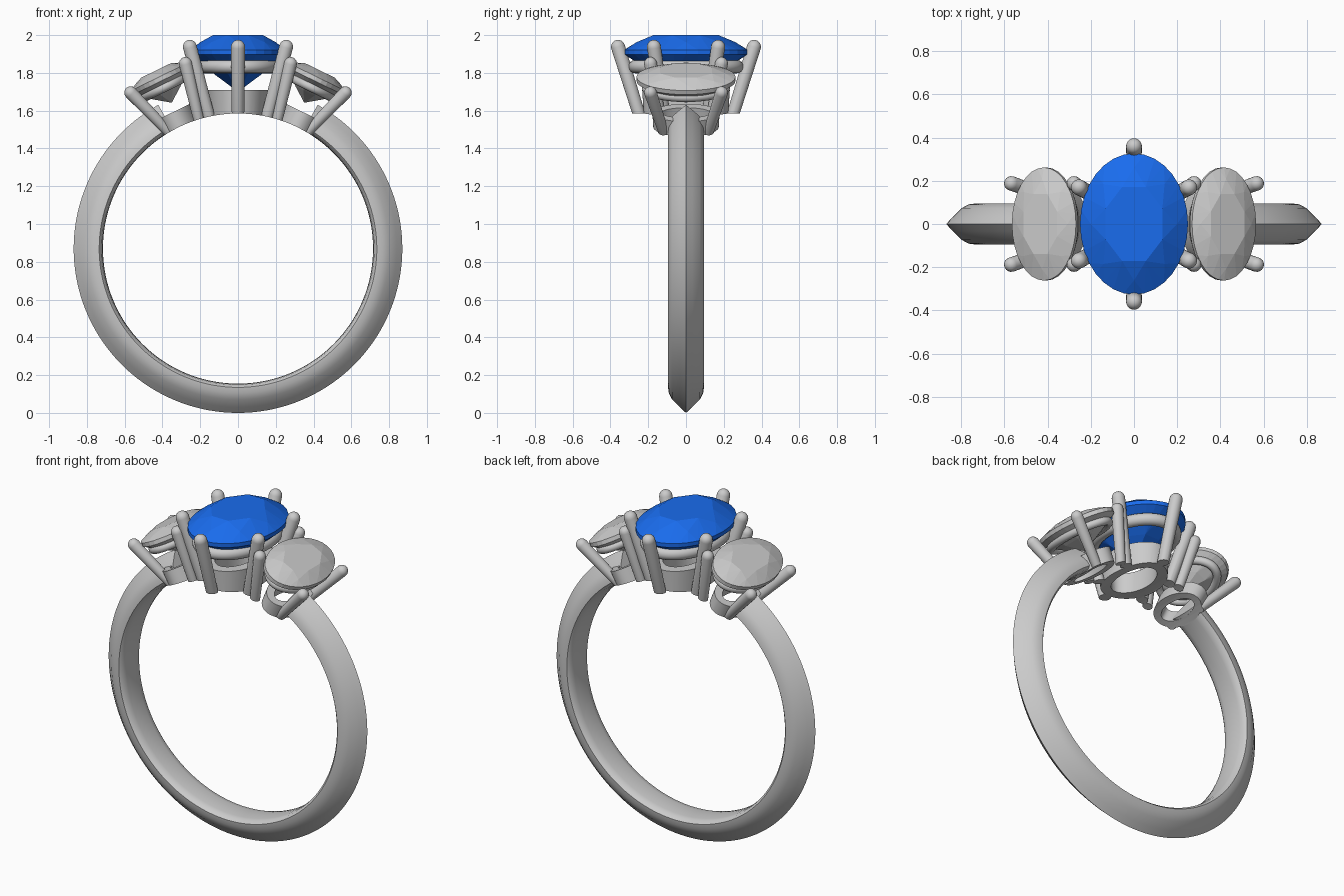
import bpy, bmesh
from math import sin, cos, pi, radians
from mathutils import Vector, Matrix

if "Cube" in bpy.data.objects:
    bpy.data.objects.remove(bpy.data.objects["Cube"])

CZ, RI = 0.87, 0.715          # finger hole centre height and radius
TILT = radians(26)            # lean of the side settings


def finish(name, bm, matrix=None, smooth=True):
    bmesh.ops.recalc_face_normals(bm, faces=bm.faces)
    me = bpy.data.meshes.new(name)
    bm.to_mesh(me)
    bm.free()
    if matrix:
        me.transform(matrix)
    ob = bpy.data.objects.new(name, me)
    bpy.context.collection.objects.link(ob)
    bpy.ops.object.select_all(action='DESELECT')
    ob.select_set(True)
    bpy.context.view_layer.objects.active = ob
    if smooth:
        bpy.ops.object.shade_smooth_by_angle(angle=radians(35))
    return ob


def skin(bm, loops, close):
    # join successive point loops with quads
    rows = [[bm.verts.new(p) for p in lp] for lp in loops]
    n = len(rows[0])
    for i in range(len(rows) if close else len(rows) - 1):
        a, b = rows[i], rows[(i + 1) % len(rows)]
        for j in range(n):
            k = (j + 1) % n
            bm.faces.new((a[j], a[k], b[k], b[j]))
    if not close:
        bm.faces.new(rows[0])
        bm.faces.new(rows[-1])


def oval_ring(name, a, b, section, matrix):
    # section: (outward offset, height) pairs swept round an ellipse
    bm = bmesh.new()
    loops = []
    for i in range(64):
        t = 2 * pi * i / 64
        loops.append([((a + d) * cos(t), (b + d) * sin(t), h) for d, h in section])
    skin(bm, loops, True)
    return finish(name, bm, matrix)


def prong(name, base, tip, r0, r1):
    # tapered claw with a rounded tip
    base, tip = Vector(base), Vector(tip)
    axis = tip - base
    ln = axis.length
    prof = [(r0, -0.04), (r0, 0), (r1, ln)]
    prof += [(r1 * cos(radians(q)), ln + r1 * sin(radians(q))) for q in (20, 40, 60, 80)]
    bm = bmesh.new()
    skin(bm, [[(r * cos(2 * pi * j / 20), r * sin(2 * pi * j / 20), h)
               for j in range(20)] for r, h in prof], False)
    rot = axis.to_track_quat('Z', 'Y').to_matrix().to_4x4()
    return finish(name, bm, Matrix.Translation(base) @ rot)


def gem(name, a, b, crown, depth, matrix, table=0.57):
    # oval brilliant cut: hull of table, crown, girdle, pavilion and culet
    g = 0.012
    pts = [(0, 0, -depth)]

    def ring(n, r, z, off=0.0):
        for i in range(n):
            t = 2 * pi * (i + off) / n
            pts.append((a * r * cos(t), b * r * sin(t), z))
    ring(8, table, crown, 0.5)
    ring(8, 0.8, g + (crown - g) * 0.52)
    ring(32, 1, g)
    ring(32, 1, -g)
    ring(8, 0.52, -g - (depth - g) * 0.55, 0.5)
    bm = bmesh.new()
    for p in pts:
        bm.verts.new(p)
    bmesh.ops.convex_hull(bm, input=bm.verts)
    bmesh.ops.dissolve_limit(bm, angle_limit=radians(0.5), verts=bm.verts, edges=bm.edges)
    return finish(name, bm, matrix, smooth=False)


def round_section(r):
    return [(r * cos(2 * pi * i / 16), r * sin(2 * pi * i / 16)) for i in range(16)]


# knife-edge band, open at the top under the settings
half = [(0.717, 0.05), (0.722, 0.08), (0.735, 0.095), (0.765, 0.091),
        (0.80, 0.073), (0.84, 0.033)]
section = [(RI, 0)] + half + [(0.865, 0)] + [(r, -y) for r, y in reversed(half)]
section = [(r + 0.005 if r > 0.85 else r, y) for r, y in section]
bm = bmesh.new()
loops = []
for i in range(121):
    t = radians(29 + 302 * i / 120)
    loops.append([(r * sin(t), y, CZ + r * cos(t)) for r, y in section])
skin(bm, loops, False)
finish("band", bm)

trim = []                     # parts cut flush with the finger hole

# centre setting
blue = bpy.data.materials.new("blue_stone")
blue.diffuse_color = (0.01, 0.15, 0.85, 1)
blue.use_nodes = True
blue.node_tree.nodes["Principled BSDF"].inputs["Base Color"].default_value = blue.diffuse_color
stone = gem("centre_stone", 0.25, 0.327, 0.09, 0.21, Matrix.Translation((0, 0, 1.91)))
stone.data.materials.append(blue)
oval_ring("centre_gallery_ring", 0.19, 0.27, round_section(0.035),
          Matrix.Translation((0, 0, 1.833)))
trim.append(oval_ring("centre_seat", 0.15, 0.22,
                      [(0, -0.06), (0.012, 0.125), (-0.05, 0.125), (-0.06, -0.06)],
                      Matrix.Translation((0, 0, 1.585))))
for s in (-1, 1):
    trim.append(prong("centre_end_prong", (0, s * 0.25, 1.585), (0, s * 0.36, 1.938), 0.033, 0.037))
    for sx in (-1, 1):
        trim.append(prong("centre_side_prong", (sx * 0.155, s * 0.115, 1.57),
                          (sx * 0.255, s * 0.17, 1.938), 0.033, 0.037))

# side settings, leaning outward
for sx in (-1, 1):
    rot = Matrix.Rotation(sx * TILT, 4, 'Y')
    at = Matrix.Translation((sx * 0.412, 0, 1.768)) @ rot
    gem("side_stone", 0.165, 0.262, 0.05, 0.14, at)
    oval_ring("side_gallery_ring", 0.122, 0.21, round_section(0.024),
              at @ Matrix.Translation((0, 0, -0.05)))
    seat_at = Matrix.Translation((0, 0, CZ)) @ rot @ Matrix.Translation((0, 0, RI))
    trim.append(oval_ring("side_seat", 0.1, 0.17,
                          [(0, -0.06), (0.008, 0.085), (-0.04, 0.085), (-0.045, -0.06)],
                          seat_at))
    for s in (-1, 1):
        trim.append(prong("side_outer_prong", (sx * 0.385, s * 0.125, 1.505),
                          (sx * 0.568, s * 0.188, 1.695), 0.028, 0.034))
        trim.append(prong("side_inner_prong", (sx * 0.21, s * 0.135, 1.56),
                          (sx * 0.278, s * 0.188, 1.85), 0.028, 0.034))

# trim the settings to the finger hole
bpy.ops.mesh.primitive_cylinder_add(vertices=160, radius=RI, depth=2,
                                    location=(0, 0, CZ), rotation=(pi / 2, 0, 0))
cutter = bpy.context.object
cutter.name = "finger_hole_cutter"
cutter.hide_render = True
for ob in trim:
    m = ob.modifiers.new("trim", 'BOOLEAN')
    m.operation = 'DIFFERENCE'
    m.object = cutter
    m.solver = 'EXACT'
    ob.modifiers.move(len(ob.modifiers) - 1, 0)
    bpy.context.view_layer.objects.active = ob
    bpy.ops.object.modifier_apply(modifier="trim")
bpy.data.objects.remove(cutter)
